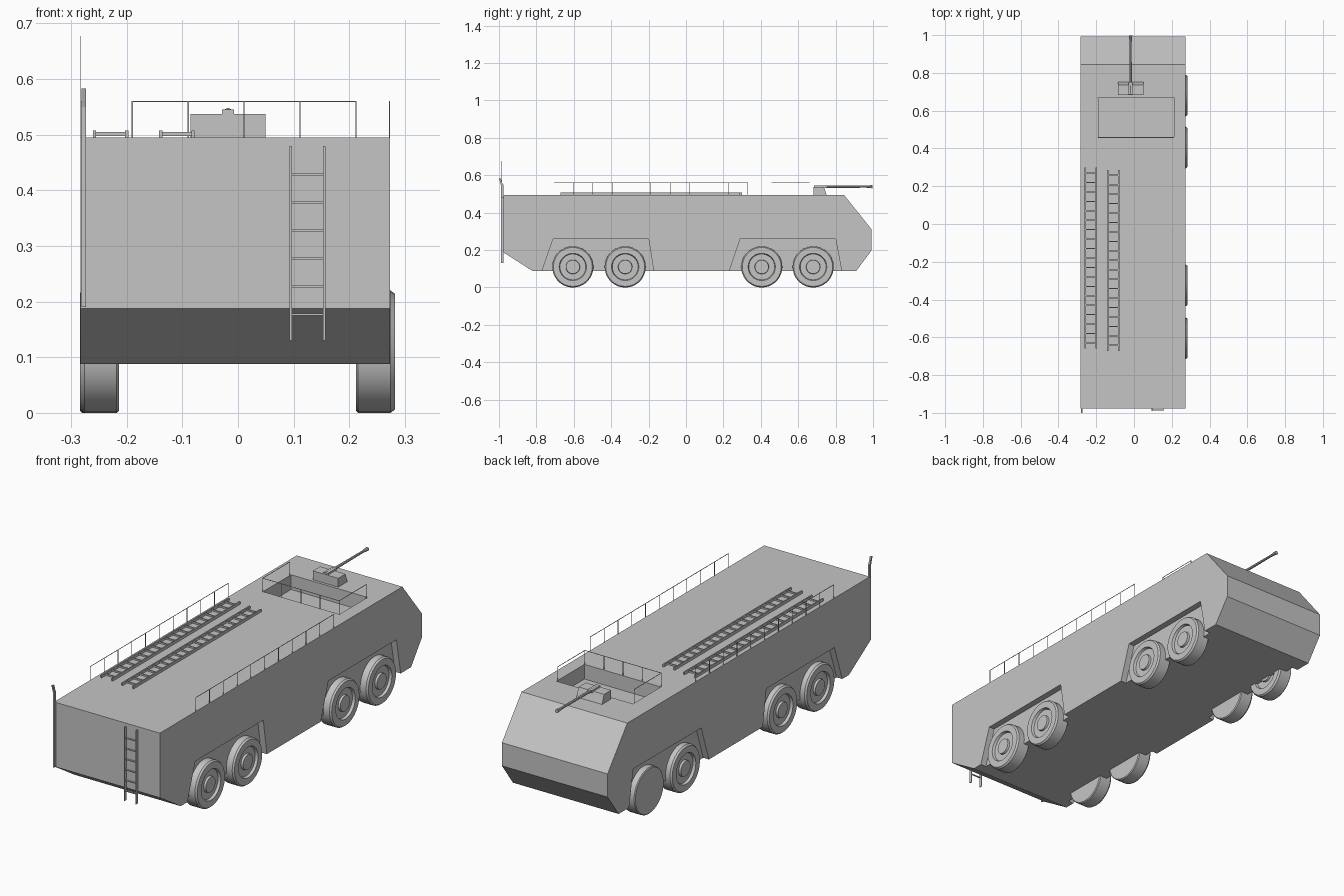
import bpy, bmesh, math
from mathutils import Vector

if "Cube" in bpy.data.objects:
    bpy.data.objects.remove(bpy.data.objects["Cube"])

grey = bpy.data.materials.new("plain_grey")
grey.diffuse_color = (0.56, 0.56, 0.56, 1)
grey.use_nodes = True
grey.node_tree.nodes["Principled BSDF"].inputs["Base Color"].default_value = grey.diffuse_color


def make(name, bm):
    bmesh.ops.recalc_face_normals(bm, faces=bm.faces[:])
    me = bpy.data.meshes.new(name)
    bm.to_mesh(me)
    bm.free()
    me.materials.append(grey)
    ob = bpy.data.objects.new(name, me)
    bpy.context.collection.objects.link(ob)
    return ob


def add_box(bm, x0, x1, y0, y1, z0, z1):
    vs = bmesh.ops.create_cube(bm, size=1)["verts"]
    for v in vs:
        v.co = Vector(((x0 + x1) / 2 + v.co.x * (x1 - x0),
                       (y0 + y1) / 2 + v.co.y * (y1 - y0),
                       (z0 + z1) / 2 + v.co.z * (z1 - z0)))
    return vs


def add_bar(bm, a, b, w):
    # square bar along one axis between two points
    lo = [min(p, q) - w / 2 for p, q in zip(a, b)]
    hi = [max(p, q) + w / 2 for p, q in zip(a, b)]
    add_box(bm, lo[0], hi[0], lo[1], hi[1], lo[2], hi[2])


def prism(name, pts, x0, x1):
    # side profile (y, z) extruded along x
    bm = bmesh.new()
    f = bm.faces.new([bm.verts.new((x0, y, z)) for y, z in pts])
    r = bmesh.ops.extrude_face_region(bm, geom=[f])
    for v in r["geom"]:
        if isinstance(v, bmesh.types.BMVert):
            v.co.x = x1
    return make(name, bm)


L, R, TOP = -0.283, 0.273, 0.495

# hull
hull = prism("hull", [(-0.977, TOP), (-0.977, 0.188), (-0.82, 0.088), (0.91, 0.088),
                      (0.993, 0.20), (0.993, 0.31), (0.845, TOP)], L, R)

# wheel wells and roof hatch cut out of the hull
wells = ([(-0.78, 0.05), (-0.77, 0.088), (-0.71, 0.26), (-0.20, 0.26), (-0.173, 0.088), (-0.17, 0.05)],
         [(0.22, 0.05), (0.232, 0.088), (0.29, 0.26), (0.80, 0.26), (0.832, 0.088), (0.838, 0.05)])
cutters = []
for pts in wells:
    cutters.append(prism("well_cutter", pts, R - 0.03, R + 0.05))
    cutters.append(prism("well_cutter", pts, L - 0.05, L + 0.03))
bm = bmesh.new()
add_box(bm, -0.19, 0.212, 0.46, 0.67, TOP - 0.07, TOP + 0.05)
cutters.append(make("hatch_cutter", bm))
bpy.context.view_layer.objects.active = hull
for c in cutters:
    c.hide_render = True
    m = hull.modifiers.new("cut", "BOOLEAN")
    m.operation = "DIFFERENCE"
    m.solver = "EXACT"
    m.object = c
    bpy.ops.object.modifier_apply(modifier=m.name)
    bpy.data.objects.remove(c)


# wheels: lathed profile of (distance along axle, radius)
def wheel(name, x, y, side):
    prof = [(0, 0), (0, 0.106), (0.004, 0.11), (0.062, 0.11), (0.07, 0.104), (0.07, 0.073),
            (0.058, 0.069), (0.058, 0.038), (0.068, 0.036), (0.068, 0)]
    bm = bmesh.new()
    vs = [bm.verts.new((px, 0, r)) for px, r in prof]
    es = [bm.edges.new(p) for p in zip(vs, vs[1:])]
    bmesh.ops.spin(bm, geom=vs + es, axis=(1, 0, 0), cent=(0, 0, 0),
                   angle=2 * math.pi, steps=36)
    bmesh.ops.remove_doubles(bm, verts=bm.verts[:], dist=1e-5)
    for v in bm.verts:
        v.co = Vector((x + side * v.co.x, y + v.co.y, 0.11 + v.co.z))
    ob = make(name, bm)
    bpy.ops.object.select_all(action="DESELECT")
    ob.select_set(True)
    bpy.context.view_layer.objects.active = ob
    bpy.ops.object.shade_smooth_by_angle(angle=math.radians(30))


for i, y in enumerate((-0.605, -0.325, 0.405, 0.68)):
    wheel(f"right_wheel_{i + 1}", 0.212, y, 1)
    if i < 3:
        wheel(f"left_wheel_{i + 1}", -0.214, y, -1)
    else:
        wheel(f"left_wheel_{i + 1}", -0.284, y, 1)   # plain face outward

# side railings
for side, x in (("left", L + 0.001), ("right", R - 0.001)):
    bm = bmesh.new()
    y0, y1, z = -0.706, 0.33, 0.56
    add_bar(bm, (x, y0, z), (x, y1, z), 0.002)
    for i in range(11):
        y = y0 + (y1 - y0) * i / 10
        add_bar(bm, (x, y, TOP), (x, y, z), 0.002)
    make(side + "_railing", bm)

# hatch railing, open towards the front
bm = bmesh.new()
xa, xb, ya, yb, z = -0.19, 0.212, 0.457, 0.66, 0.56
add_bar(bm, (xa, ya, z), (xb, ya, z), 0.002)
for x in (xa, xb):
    add_bar(bm, (x, ya, z), (x, yb, z), 0.002)
    add_bar(bm, (x, yb, TOP), (x, yb, z), 0.002)
for i in range(5):
    x = xa + (xb - xa) * i / 4
    add_bar(bm, (x, ya, TOP), (x, ya, z), 0.002)
make("hatch_railing", bm)

# ladders lying on the roof
for name, x0, y0, y1 in (("outer", -0.261, -0.66, 0.30), ("inner", -0.142, -0.672, 0.287)):
    bm = bmesh.new()
    for x in (x0, x0 + 0.058):
        add_box(bm, x, x + 0.006, y0, y1, TOP, 0.508)
    for i in range(19):
        y = y0 + 0.03 + i * 0.05
        add_box(bm, x0, x0 + 0.062, y - 0.003, y + 0.003, 0.498, 0.505)
    make(name + "_roof_ladder", bm)

# ladder on the end wall
bm = bmesh.new()
for x in (0.093, 0.153):
    add_box(bm, x, x + 0.004, -0.99, -0.977, 0.13, 0.48)
for i in range(6):
    z = 0.177 + i * 0.0503
    add_box(bm, 0.094, 0.156, -0.987, -0.981, z - 0.002, z + 0.002)
make("end_ladder", bm)

# corner pole with offset top, and thin whip antenna
bm = bmesh.new()
add_box(bm, -0.281, -0.273, -0.99, -0.977, 0.19, 0.55)
for v in add_box(bm, -0.281, -0.273, -0.99, -0.98, 0.55, 0.583):
    if v.co.z > 0.56:
        v.co.y -= 0.01
make("corner_pole", bm)
bm = bmesh.new()
add_bar(bm, (-0.283, -0.985, 0.50), (-0.283, -0.985, 0.677), 0.0008)
make("whip_antenna", bm)

# monitor base with sloped front
bm = bmesh.new()
for v in add_box(bm, -0.085, 0.049, 0.683, 0.752, TOP, 0.537):
    if v.co.z > 0.52 and v.co.y > 0.7:
        v.co.y = 0.737
make("monitor_base", bm)

# water cannon: barrel, breech and flared nozzle
bm = bmesh.new()
add_box(bm, -0.029, -0.007, 0.685, 0.75, 0.533, 0.545)
for y0, y1, r0, r1 in ((0.69, 0.965, 0.007, 0.0055), (0.965, 0.998, 0.006, 0.009)):
    vs = bmesh.ops.create_cone(bm, cap_ends=True, segments=8, radius1=r0, radius2=r1,
                               depth=y1 - y0)["verts"]
    for v in vs:
        x, y, z = v.co
        v.co = Vector((-0.018 + x, (y0 + y1) / 2 + z, 0.539 + y))
make("water_cannon", bm)
